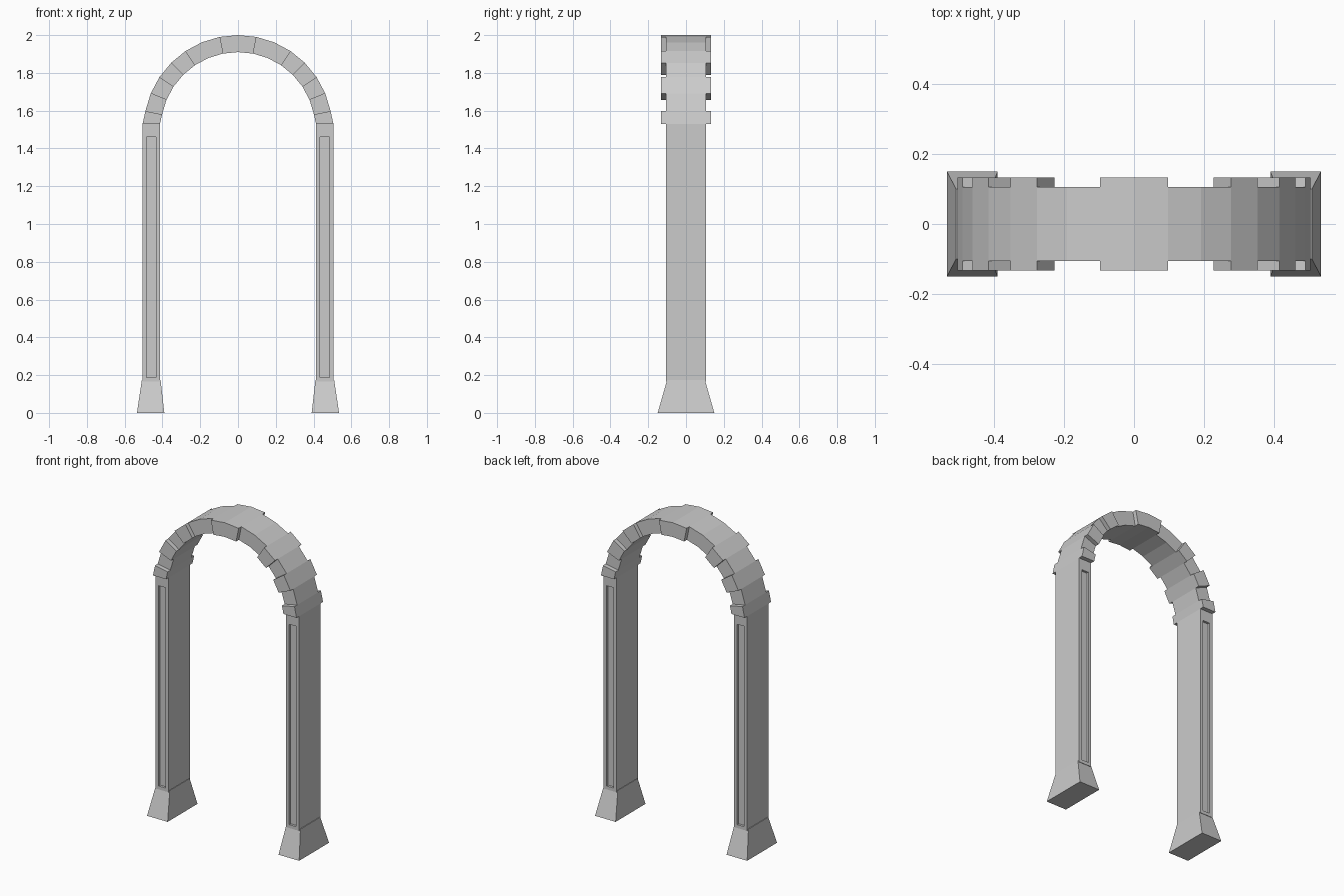
import bpy
import bmesh
from math import sin, cos, radians

cube = bpy.data.objects.get("Cube")
if cube:
    bpy.data.objects.remove(cube, do_unlink=True)

stone = bpy.data.materials.new("grey_stone")
stone.use_nodes = True
colour = (0.6, 0.6, 0.6, 1)
stone.diffuse_color = colour
stone.node_tree.nodes["Principled BSDF"].inputs["Base Color"].default_value = colour

INNER, OUTER = 0.413, 0.505      # pier faces
R_IN, R_OUT, SPRING = 0.41, 0.5, 1.5
PIER_TOP, BASE_TOP = 1.53, 0.165
STEP = 11.25                     # angle of one arch stone
FLUSH, PROUD = 0.106, 0.133      # half depths


def add_object(name, bm):
    bmesh.ops.recalc_face_normals(bm, faces=bm.faces)
    mesh = bpy.data.meshes.new(name)
    bm.to_mesh(mesh)
    bm.free()
    mesh.materials.append(stone)
    obj = bpy.data.objects.new(name, mesh)
    bpy.context.collection.objects.link(obj)
    return obj


def loft(bm, ring_a, ring_b):
    """Solid between two matching rings of points."""
    a = [bm.verts.new(p) for p in ring_a]
    b = [bm.verts.new(p) for p in ring_b]
    n = len(a)
    bm.faces.new(a)
    bm.faces.new(b[::-1])
    for i in range(n):
        j = (i + 1) % n
        bm.faces.new((a[i], b[i], b[j], a[j]))


def rect(side, x0, x1, y, z):
    return [(side * x0, -y, z), (side * x1, -y, z), (side * x1, y, z), (side * x0, y, z)]


def arc_point(radius, angle):
    return radius * cos(radians(angle)), SPRING + radius * sin(radians(angle))


# Piers with a sunken slot front and back, on flared bases
for side, label in ((1, "left"), (-1, "right")):
    bm = bmesh.new()
    loft(bm, rect(side, INNER, OUTER, FLUSH, BASE_TOP), rect(side, INNER, OUTER, FLUSH, PIER_TOP))
    bmesh.ops.recalc_face_normals(bm, faces=bm.faces)
    for face in [f for f in bm.faces if abs(f.normal.y) > 0.9]:
        bmesh.ops.inset_individual(bm, faces=[face], thickness=0.03)
        for v in face.verts:
            if v.co.z > 1:
                v.co.z = 1.46
        # Slot floor
        bottom = bmesh.ops.extrude_discrete_faces(bm, faces=[face])["faces"][0]
        for v in bottom.verts:
            v.co.y *= 0.86
    add_object(label + "_pier", bm)

    bm = bmesh.new()
    loft(bm, rect(side, 0.39, 0.535, 0.15, 0), rect(side, INNER - 0.003, OUTER + 0.004, 0.1, BASE_TOP + 0.01))
    add_object(label + "_base", bm)

# Arch stones, alternately flush and proud; the two crown stones form one keystone
for side, label in ((1, "left"), (-1, "right")):
    for i in range(8):
        half = PROUD if i in (0, 2, 4, 7) else FLUSH
        low = [arc_point(R_IN, i * STEP), arc_point(R_OUT, i * STEP)]
        if i == 0:
            low = [(INNER, PIER_TOP), (OUTER, PIER_TOP)]
        high = [arc_point(R_OUT, (i + 1) * STEP), arc_point(R_IN, (i + 1) * STEP)]
        outline = low + high
        bm = bmesh.new()
        loft(bm, [(side * x, -half, z) for x, z in outline], [(side * x, half, z) for x, z in outline])
        name = "keystone_half" if i == 7 else f"arch_stone_{i + 1}"
        add_object(f"{label}_{name}", bm)
